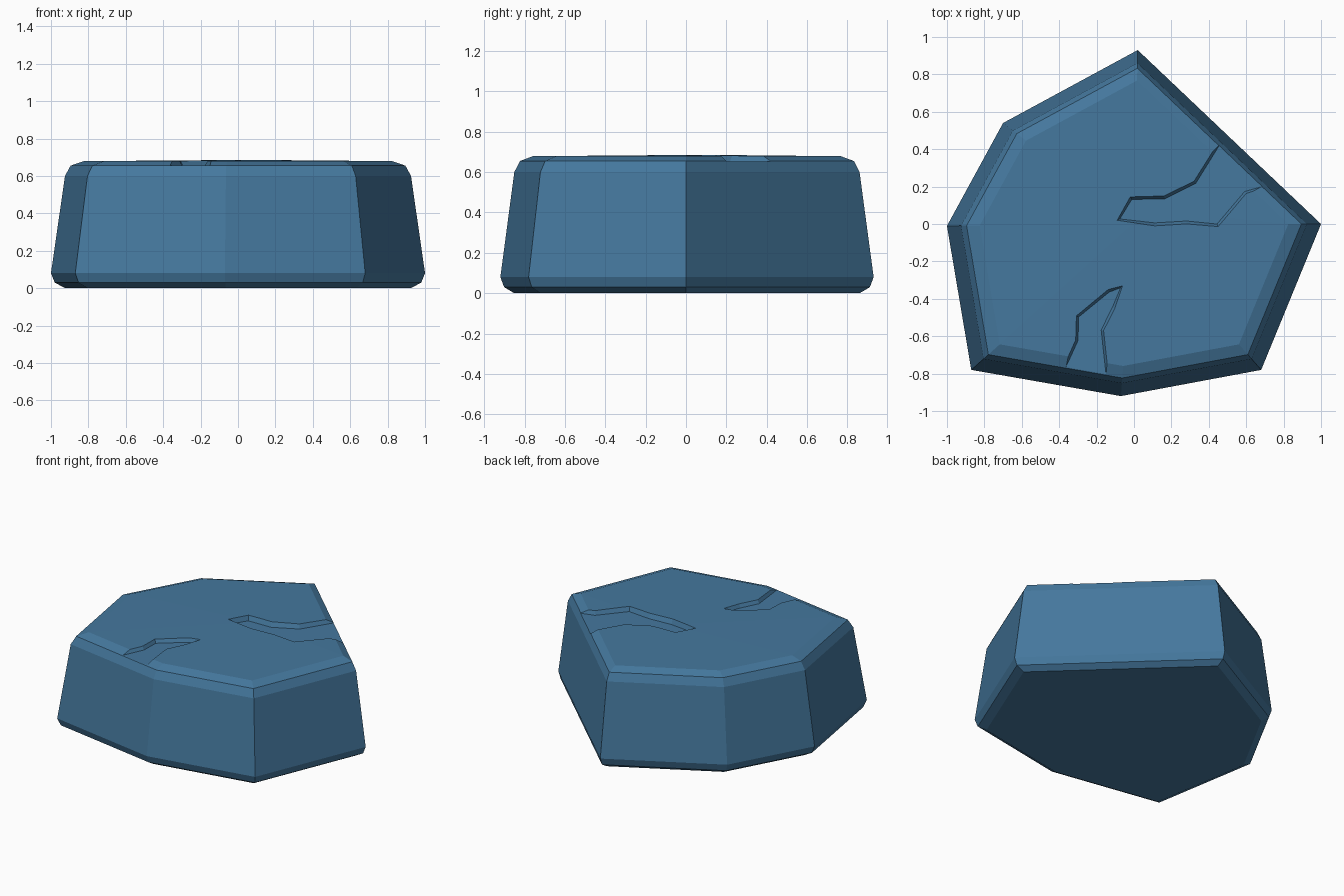
import bpy, bmesh
from mathutils import Vector

if "Cube" in bpy.data.objects:
    bpy.data.objects.remove(bpy.data.objects["Cube"])

blue = bpy.data.materials.new("slate blue stone")
blue.diffuse_color = (0.059, 0.188, 0.342, 1)
blue.use_nodes = True
blue.node_tree.nodes["Principled BSDF"].inputs["Base Color"].default_value = blue.diffuse_color


def loft(name, rings, peak=None):
    """Closed solid through rings of equal point count; optional raised centre on top."""
    bm = bmesh.new()
    vs = [[bm.verts.new(p) for p in ring] for ring in rings]
    n = len(vs[0])
    for a, b in zip(vs, vs[1:]):
        for i in range(n):
            j = (i + 1) % n
            bm.faces.new((a[i], a[j], b[j], b[i]))
    bm.faces.new(vs[0][::-1])
    if peak:
        c = bm.verts.new(peak)
        for i in range(n):
            bm.faces.new((vs[-1][i], vs[-1][(i + 1) % n], c))
    else:
        bm.faces.new(vs[-1])
    bmesh.ops.recalc_face_normals(bm, faces=bm.faces)
    me = bpy.data.meshes.new(name)
    bm.to_mesh(me)
    bm.free()
    me.materials.append(blue)
    ob = bpy.data.objects.new(name, me)
    bpy.context.collection.objects.link(ob)
    return ob


def inset(points, d):
    """Move each point of a counter-clockwise outline inward by d."""
    out = []
    for i, p in enumerate(points):
        p = Vector(p)
        e1 = (p - Vector(points[i - 1])).normalized()
        e2 = (Vector(points[(i + 1) % len(points)]) - p).normalized()
        t = (e1 + e2).normalized()
        out.append(p + Vector((-t.y, t.x)) * d)
    return out


# Stone body: seven-sided outline lofted through a bevelled profile (scale, z)
outline = [(0.02, 0.93), (-0.70, 0.54), (-1.0, -0.01), (-0.87, -0.78),
           (-0.07, -0.92), (0.68, -0.78), (1.0, 0.0)]
profile = [(0.925, 0), (0.98, 0.03), (1.0, 0.08), (0.925, 0.60),
           (0.895, 0.655), (0.825, 0.679)]
stone = loft("stone_slab", [[(x * s, y * s, z) for x, y in outline]
                            for s, z in profile], (0.08, 0.08, 0.686))

# Cracks: shallow wedges with sloping walls that run out through the rim
cracks = {
    "back_crack": (0.652, [(-0.09, 0.02), (0.11, -0.01), (0.28, 0.0), (0.45, -0.015),
                           (0.60, 0.16), (0.80, 0.225), (0.52, 0.55), (0.425, 0.40),
                           (0.32, 0.23), (0.16, 0.15), (-0.02, 0.145)]),
    "front_crack": (0.657, [(-0.06, -0.33), (-0.14, -0.35), (-0.31, -0.49),
                            (-0.315, -0.62), (-0.37, -0.74), (-0.44, -0.90),
                            (-0.12, -0.95), (-0.135, -0.79), (-0.16, -0.57),
                            (-0.10, -0.45)]),
}
for name, (floor, pts) in cracks.items():
    cutter = loft(name + "_cutter", [[(x, y, floor) for x, y in inset(pts, 0.016)],
                                     [(x, y, 0.685) for x, y in pts],
                                     [(x, y, 0.75) for x, y in pts]])
    cutter.hide_render = True
    mod = stone.modifiers.new(name, 'BOOLEAN')
    mod.operation = 'DIFFERENCE'
    mod.solver = 'EXACT'
    mod.object = cutter
    bpy.context.view_layer.objects.active = stone
    bpy.ops.object.modifier_apply(modifier=mod.name)
    bpy.data.objects.remove(cutter)
